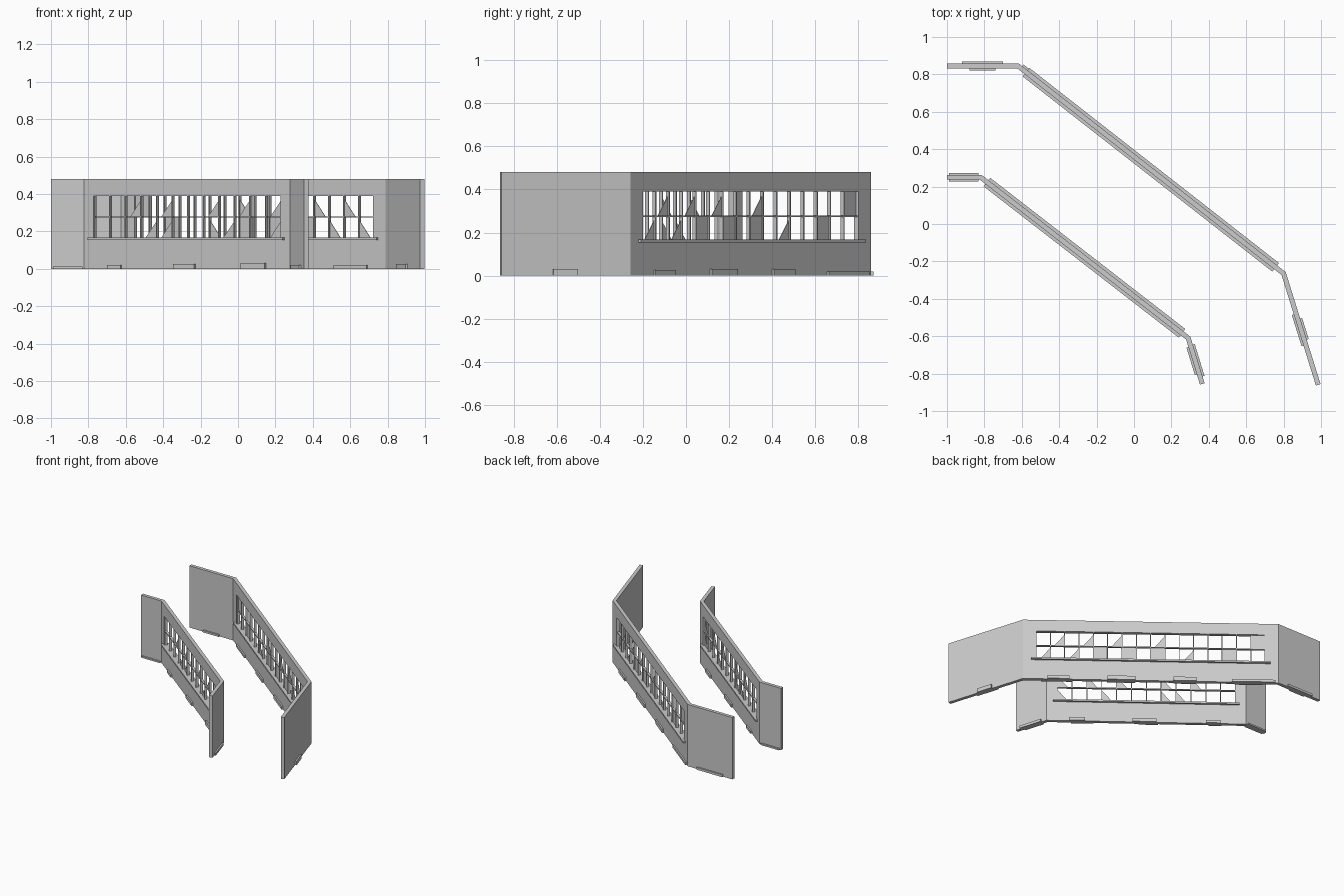
import bpy
import bmesh
from mathutils import Vector

if "Cube" in bpy.data.objects:
    bpy.data.objects.remove(bpy.data.objects["Cube"], do_unlink=True)

grey = bpy.data.materials.new("light_grey")
grey.use_nodes = True
COLOUR = (0.6, 0.6, 0.6, 1)
grey.diffuse_color = COLOUR
grey.node_tree.nodes["Principled BSDF"].inputs["Base Color"].default_value = COLOUR

HEIGHT, THICK = 0.48, 0.026
SILL, HEAD, TRANSOM = 0.165, 0.39, 0.276   # window heights
OPEN = (0.05, 0.95)                        # window span along the long wall


def finish(name, bm):
    bmesh.ops.recalc_face_normals(bm, faces=bm.faces)
    mesh = bpy.data.meshes.new(name)
    bm.to_mesh(mesh)
    bm.free()
    mesh.materials.append(grey)
    obj = bpy.data.objects.new(name, mesh)
    bpy.context.collection.objects.link(obj)
    return obj


def slab(bm, a, b, outline, n0, n1):
    """Extrude an outline of (fraction along a-b, z) between two offsets."""
    d = b - a
    side = Vector((-d.y, d.x)).normalized()
    rings = []
    for n in (n0, n1):
        pts = [a + d * f + side * n for f, z in outline]
        rings.append([bm.verts.new((p.x, p.y, z)) for p, (f, z) in zip(pts, outline)])
    bm.faces.new(rings[0])
    bm.faces.new(rings[1][::-1])
    for i in range(len(outline)):
        j = (i + 1) % len(outline)
        bm.faces.new((rings[0][i], rings[0][j], rings[1][j], rings[1][i]))


def box(bm, a, b, f0, f1, z0, z1, n0, n1):
    slab(bm, a, b, [(f0, z0), (f1, z0), (f1, z1), (f0, z1)], n0, n1)


def wall(name, path):
    """Bent sheet with a window opening, thickened evenly."""
    a, b = path[1], path[2]
    stations = [path[0], a, a.lerp(b, OPEN[0]), a.lerp(b, OPEN[1]), b, path[3]]
    levels = [0, SILL, HEAD, HEIGHT]
    bm = bmesh.new()
    grid = [[bm.verts.new((p.x, p.y, z)) for z in levels] for p in stations]
    for i in range(5):
        for j in range(3):
            if (i, j) != (2, 1):
                bm.faces.new((grid[i][j], grid[i + 1][j], grid[i + 1][j + 1], grid[i][j + 1]))
    solid = finish(name + "_wall", bm).modifiers.new("thickness", "SOLIDIFY")
    solid.thickness = THICK
    solid.offset = 0
    solid.use_even_offset = True


def window(name, a, b, columns, full, shards):
    step = (OPEN[1] - OPEN[0]) / columns
    length = (b - a).length
    rows = ((SILL, TRANSOM), (TRANSOM, HEAD))
    # Mullions and transom
    bm = bmesh.new()
    for i in range(columns + 1):
        f, w = OPEN[0] + i * step, 0.003 / length
        box(bm, a, b, f - w, f + w, SILL, HEAD, -0.0095, 0.0095)
    box(bm, a, b, *OPEN, TRANSOM - 0.003, TRANSOM + 0.003, -0.009, 0.009)
    finish(name + "_window_bars", bm)
    # Unbroken panes
    bm = bmesh.new()
    for col, row in full:
        f = OPEN[0] + col * step
        box(bm, a, b, f, f + step, *rows[row], -0.0015, 0.0015)
    finish(name + "_window_panes", bm)
    # Broken corner pieces, upright against one mullion
    bm = bmesh.new()
    for col, row, toward_end in shards:
        f0 = OPEN[0] + col * step
        f1 = f0 + step
        if not toward_end:
            f0, f1 = f1, f0
        z = rows[row][0]
        slab(bm, a, b, [(f1, z), (f1, z + 0.095), (f1 + (f0 - f1) * 0.75, z)], -0.0015, 0.0015)
    finish(name + "_glass_shards", bm)
    # Sill
    bm = bmesh.new()
    box(bm, a, b, OPEN[0] - 0.02, OPEN[1] + 0.02, SILL - 0.011, SILL + 0.002, -0.029, 0.029)
    finish(name + "_window_sill", bm)


def footings(name, path, table):
    """Low blocks along the foot: segment, side, start, end, height."""
    bm = bmesh.new()
    for seg, side, f0, f1, h in table:
        n = sorted((side * 0.01, side * 0.024))
        box(bm, path[seg], path[seg + 1], f0, f1, 0, h, *n)
    finish(name + "_footings", bm)


outer = [Vector(p) for p in ((-1, 0.845), (-0.62, 0.845), (0.80, -0.265), (0.985, -0.86))]
inner = [Vector(p) for p in ((-1, 0.25), (-0.82, 0.25), (0.29, -0.61), (0.365, -0.855))]

wall("outer", outer)
wall("inner", inner)

window("outer", outer[1], outer[2], 16,
       [(11, 0), (9, 0), (7, 0), (2, 0), (0, 1)],
       [(15, 0, False), (13, 0, False), (5, 0, False),
        (14, 1, False), (12, 1, False), (10, 1, False), (7, 1, False)])
window("inner", inner[1], inner[2], 12, [],
       [(3, 0, True), (4, 0, True), (8, 0, True), (11, 0, True),
        (2, 1, True), (4, 1, True), (7, 1, True), (9, 1, True), (11, 1, True)])

footings("outer", outer, [
    (0, 1, 0.21, 0.79, 0.018), (0, -1, 0.32, 0.68, 0.015),
    (1, 1, 0.01, 0.18, 0.018), (1, 1, 0.32, 0.41, 0.03),
    (1, 1, 0.56, 0.67, 0.03), (1, 1, 0.82, 0.905, 0.025),
    (1, -1, 0.06, 0.17, 0.018), (1, -1, 0.32, 0.41, 0.025),
    (1, -1, 0.56, 0.67, 0.025), (1, -1, 0.806, 0.93, 0.02),
    (2, 1, 0.41, 0.60, 0.03), (2, -1, 0.36, 0.64, 0.025)])
footings("inner", inner, [
    (0, 1, 0.06, 0.94, 0.012), (0, -1, 0.06, 0.94, 0.012),
    (1, 1, 0.125, 0.2, 0.02), (1, 1, 0.45, 0.57, 0.025), (1, 1, 0.81, 0.89, 0.025),
    (1, -1, 0.12, 0.185, 0.02), (1, -1, 0.44, 0.54, 0.025), (1, -1, 0.765, 0.88, 0.03),
    (2, 1, 0.16, 0.85, 0.02), (2, -1, 0.18, 0.78, 0.02)])
